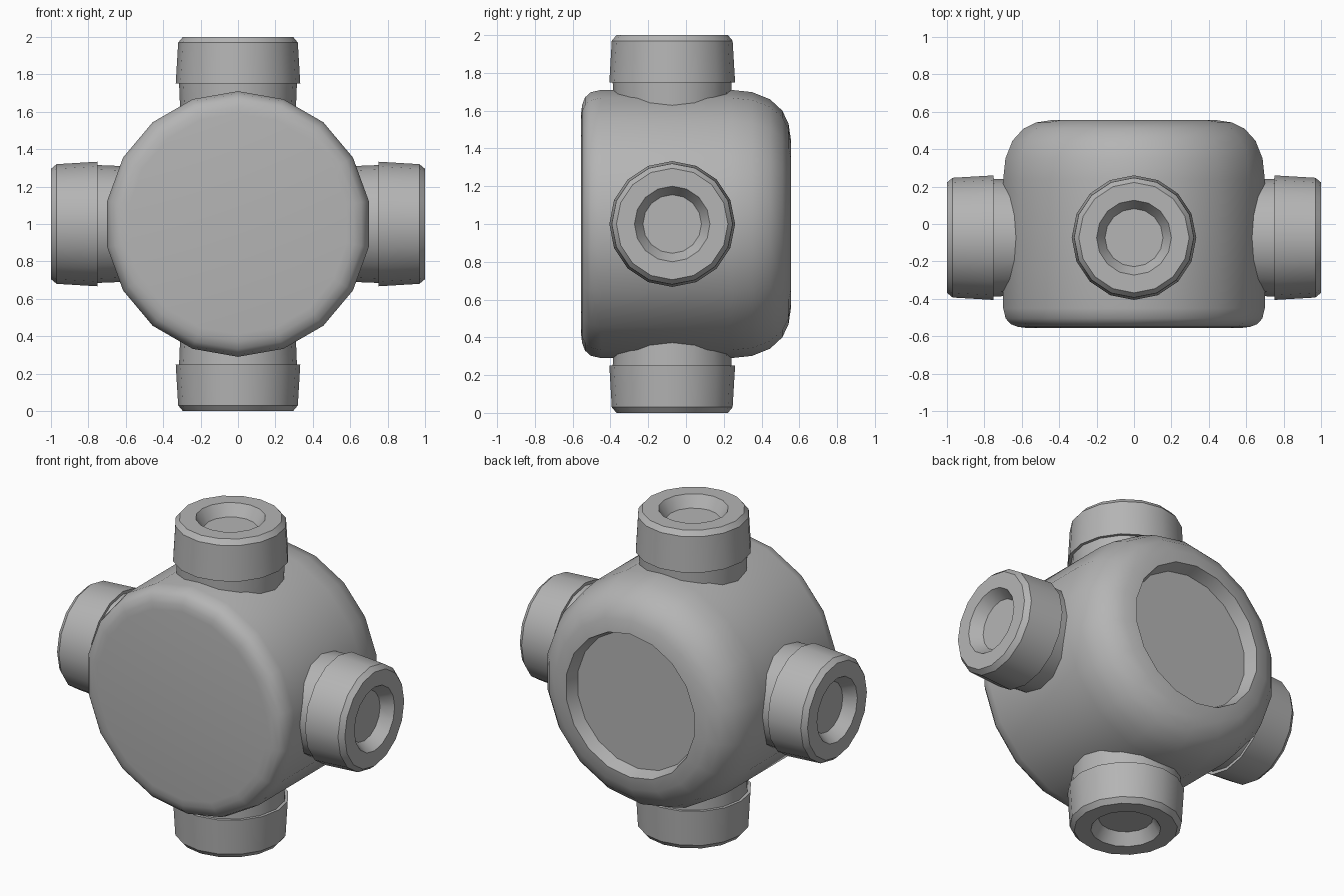
import bpy, bmesh
from math import sin, cos, pi, radians
from mathutils import Matrix

if "Cube" in bpy.data.objects:
    bpy.data.objects.remove(bpy.data.objects["Cube"])

# Mid grey shared by all parts
grey = bpy.data.materials.new("mid_grey")
grey.diffuse_color = (0.46, 0.46, 0.46, 1)
grey.use_nodes = True
grey.node_tree.nodes["Principled BSDF"].inputs["Base Color"].default_value = grey.diffuse_color


def lathe(name, profile, sides, phase, matrix):
    """Revolve (radius, height) points around z, cap both ends, then place."""
    bm = bmesh.new()
    rings = [[bm.verts.new((r * cos(phase + 2 * pi * i / sides),
                            r * sin(phase + 2 * pi * i / sides), h))
              for i in range(sides)] for r, h in profile]
    for a, b in zip(rings, rings[1:]):
        for i in range(sides):
            j = (i + 1) % sides
            bm.faces.new((a[i], a[j], b[j], b[i]))
    bm.faces.new(rings[0][::-1])
    bm.faces.new(rings[-1])
    bm.transform(matrix)
    bmesh.ops.recalc_face_normals(bm, faces=bm.faces)
    mesh = bpy.data.meshes.new(name)
    bm.to_mesh(mesh)
    bm.free()
    mesh.materials.append(grey)
    obj = bpy.data.objects.new(name, mesh)
    bpy.context.collection.objects.link(obj)
    bpy.ops.object.select_all(action='DESELECT')
    obj.select_set(True)
    bpy.context.view_layer.objects.active = obj
    bpy.ops.object.shade_smooth_by_angle(angle=radians(32))
    return obj


# Drum body: small round at the front, large round and shallow recess at the back
body = [(0.59, -0.555), (0.63, -0.55), (0.67, -0.535), (0.697, -0.505),
        (0.71, -0.45), (0.71, 0.24), (0.698, 0.35), (0.66, 0.445),
        (0.60, 0.51), (0.53, 0.543), (0.45, 0.555), (0.425, 0.475)]
lathe("junction_body", body, 18, pi / 2,
      Matrix.Translation((0, 0, 1)) @ Matrix.Rotation(-pi / 2, 4, 'X'))

# Four sockets: neck, tapered collar, chamfered lip and blind hole
socket = [(0.305, 0.5), (0.315, 0.75), (0.333, 0.75), (0.32, 0.97),
          (0.295, 1.0), (0.2, 1.0), (0.155, 0.93)]
for k, side in enumerate(("top", "right", "bottom", "left")):
    lathe("socket_" + side, socket, 16, 0,
          Matrix.Translation((0, -0.073, 1)) @ Matrix.Rotation(k * pi / 2, 4, 'Y'))
